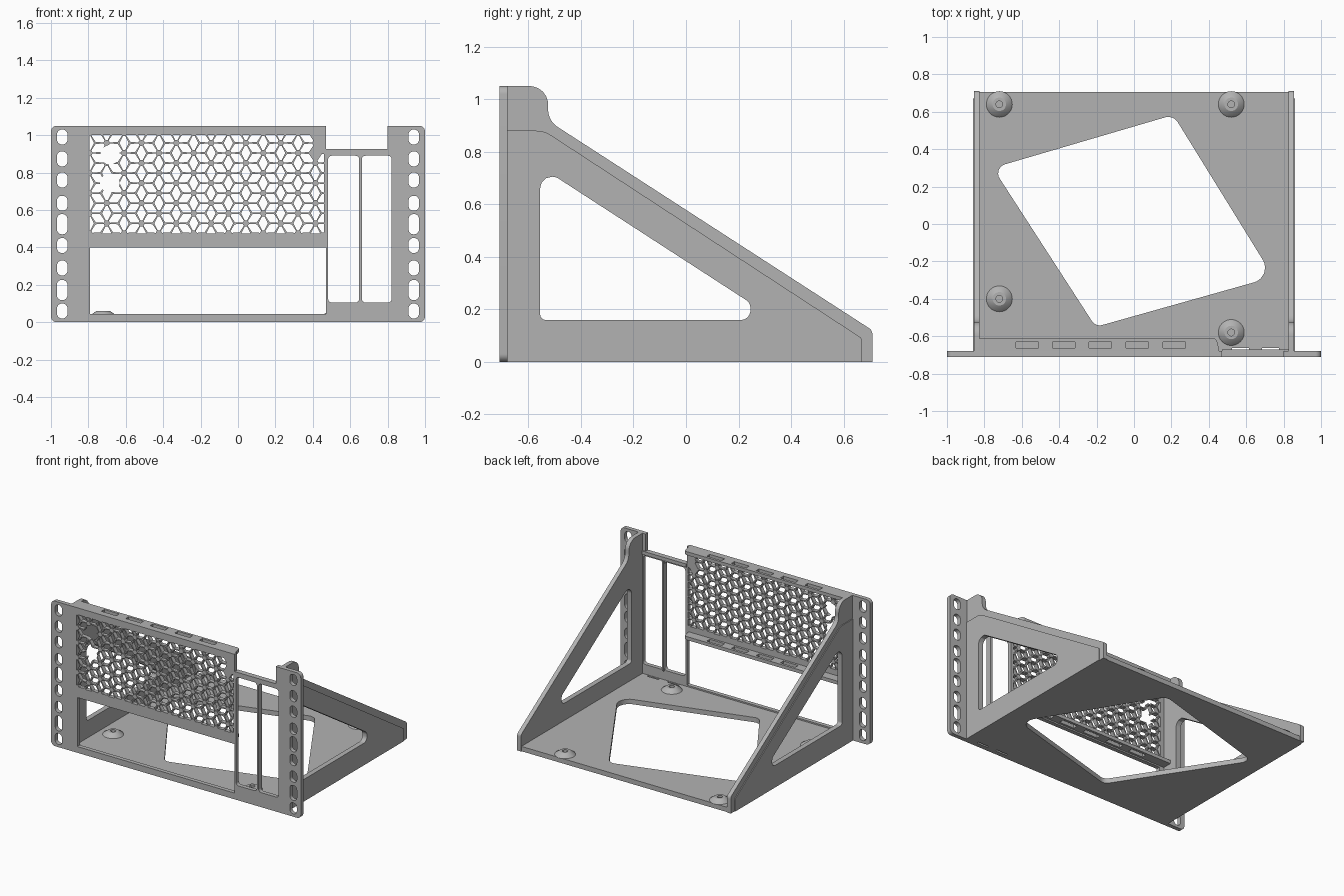
import bpy, bmesh, math
from mathutils import Vector

if "Cube" in bpy.data.objects:
    bpy.data.objects.remove(bpy.data.objects["Cube"])

grey = bpy.data.materials.new("bracket grey")
grey.use_nodes = True
grey.diffuse_color = (0.45, 0.45, 0.45, 1)
grey.node_tree.nodes["Principled BSDF"].inputs["Base Color"].default_value = grey.diffuse_color

PLACE = {"x": lambda u, v, w: (w, u, v),
         "y": lambda u, v, w: (u, w, v),
         "z": lambda u, v, w: (u, v, w)}


def rounded(corners, steps=6):
    """Outline from (u, v, radius) corners, each replaced by an arc."""
    out = []
    for i, (u, v, r) in enumerate(corners):
        p = Vector((u, v))
        if r == 0:
            out.append(p)
            continue
        a = (Vector(corners[i - 1][:2]) - p).normalized()
        b = (Vector(corners[(i + 1) % len(corners)][:2]) - p).normalized()
        half = a.angle(b) / 2
        centre = p + (a + b).normalized() * (r / math.sin(half))
        start = p + a * (r / math.tan(half)) - centre
        end = p + b * (r / math.tan(half)) - centre
        for k in range(steps + 1):
            out.append(centre + start.lerp(end, k / steps).normalized() * r)
    return out


def box(u0, u1, v0, v1, r=0):
    return rounded([(u0, v0, r), (u1, v0, r), (u1, v1, r), (u0, v1, r)])


def circle(u, v, r, n=32):
    return [Vector((u + r * math.cos(t * math.tau / n), v + r * math.sin(t * math.tau / n)))
            for t in range(n)]


def prism(name, outlines, axis, lo, hi):
    """Extrude flat outlines along an axis."""
    bm = bmesh.new()
    for pts in outlines:
        low, high = [[bm.verts.new(PLACE[axis](p.x, p.y, w)) for p in pts] for w in (lo, hi)]
        bm.faces.new(low)
        bm.faces.new(high[::-1])
        for i in range(len(pts)):
            bm.faces.new((low[i - 1], low[i], high[i], high[i - 1]))
    bmesh.ops.recalc_face_normals(bm, faces=bm.faces)
    mesh = bpy.data.meshes.new(name)
    bm.to_mesh(mesh)
    bm.free()
    mesh.materials.append(grey)
    obj = bpy.data.objects.new(name, mesh)
    bpy.context.collection.objects.link(obj)
    return obj


def cut(obj, outlines, axis, lo, hi):
    cutter = prism("cutter", outlines, axis, lo, hi)
    cutter.hide_render = True
    mod = obj.modifiers.new("cut", "BOOLEAN")
    mod.operation, mod.solver, mod.object = "DIFFERENCE", "EXACT", cutter
    bpy.context.view_layer.objects.active = obj
    bpy.ops.object.modifier_apply(modifier=mod.name)
    bpy.data.objects.remove(cutter)


def clip(pts, axis, limit, sign):
    """Keep the part of an outline on one side of a limit."""
    out = []
    for i, q in enumerate(pts):
        p = pts[i - 1]
        dp, dq = sign * (p[axis] - limit), sign * (q[axis] - limit)
        if dp * dq < 0:
            out.append(p.lerp(q, dp / (dp - dq)))
        if dq >= 0:
            out.append(q)
    return out


def grille_holes(u0, u1, v0, v1, s=0.062):
    """Lozenge holes between the neighbours of a triangular lattice."""
    holes = []
    step = s * math.sqrt(3)
    for col in range(-1, 16):
        for row in range(-1, 7):
            base = Vector((u0 + col * s * 1.5, v0 + (row + (col % 2) / 2) * step))
            for deg in (-30, 30, 90):
                d = Vector((math.cos(math.radians(deg)), math.sin(math.radians(deg))))
                n = Vector((-d.y, d.x))
                c = base + d * step / 2
                if c.x > 0.39 and c.y > 0.89:
                    continue
                tip, side = step * 0.35, s * 0.4
                pts = [c + d * tip + n * 0.006, c + n * side, c - d * tip + n * 0.006,
                       c - d * tip - n * 0.006, c - n * side, c + d * tip - n * 0.006]
                for axis, limit, sign in ((0, u0, 1), (0, u1, -1), (1, v0, 1), (1, v1, -1)):
                    pts = clip(pts, axis, limit, sign) if pts else pts
                if len(pts) > 2:
                    holes.append(pts)
    return holes


FRONT, BACK = -0.71, -0.68

# Front panel with a notch at its upper left
panel = prism("front_panel", [rounded([
    (-1, 0, 0.03), (1, 0, 0.03), (1, 1.05, 0.03), (0.8, 1.05, 0),
    (0.8, 0.925, 0), (0.47, 0.925, 0), (0.47, 1.05, 0), (-1, 1.05, 0.03)])], "y", FRONT, BACK)
openings = [box(-0.79, 0.47, 0.045, 0.4), box(0.482, 0.648, 0.105, 0.89, 0.02),
            box(0.662, 0.822, 0.105, 0.89, 0.02)]
for z, half in ((0.99, 0.04), (0.873, 0.04), (0.76, 0.04), (0.636, 0.04), (0.524, 0.054),
                (0.41, 0.04), (0.29, 0.04), (0.172, 0.054), (0.06, 0.04)):
    for x in (-0.94, 0.94):
        openings.append(box(x - 0.028, x + 0.028, z - half, z + half, 0.026))
cut(panel, openings, "y", -0.8, -0.6)
cut(panel, grille_holes(-0.795, 0.46, 0.475, 1.0), "y", -0.8, -0.6)
cut(panel, [circle(-0.685, z, 0.052) for z in (0.745, 0.895)], "y", -0.8, -0.6)

# Slot divider and the shallow lip under the notch
prism("slot_divider", [box(0.648, 0.662, 0.1, 0.9)], "y", FRONT, -0.67)
prism("notch_lip", [box(0.47, 0.83, 0.9, 0.925)], "y", FRONT, -0.672)

# Slotted flanges behind the grille
for name, z in (("upper_flange", 1.025), ("lower_flange", 0.41)):
    flange = prism(name, [rounded([(-0.83, -0.7, 0), (0.455, -0.7, 0), (0.455, -0.67, 0),
                                   (0.44, -0.612, 0.02), (-0.83, -0.612, 0)])],
                   "z", z, z + 0.025)
    cut(flange, [box(x - 0.06, x + 0.06, -0.664, -0.63)
                 for x in (-0.57, -0.375, -0.18, 0.018, 0.215)], "z", z - 0.1, z + 0.1)

# Floor with its turned opening
bosses = ((-0.72, 0.64), (0.52, 0.64), (-0.72, -0.4), (0.52, -0.58))
floor = prism("floor", [box(-0.85, 0.85, -0.7, 0.705)], "z", 0, 0.035)
cut(floor, [rounded([(-0.755, 0.3, 0.05), (0.21, 0.583, 0.06),
                     (0.745, -0.283, 0.08), (-0.205, -0.55, 0.05)])]
    + [box(x - 0.045, x + 0.045, -0.676, -0.662) for x in (0.57, 0.73)], "z", -0.1, 0.1)

# Standoff bosses
for i, (x, y) in enumerate(bosses):
    bm = bmesh.new()
    rings = [[bm.verts.new((p.x, p.y, z)) for p in circle(x, y, r)]
             for r, z in ((0.07, 0.034), (0.066, 0.04), (0.036, 0.06), (0.018, 0.06), (0.018, 0.036))]
    for a, b in zip(rings, rings[1:]):
        for k in range(len(a)):
            bm.faces.new((a[k - 1], a[k], b[k], b[k - 1]))
    bm.faces.new(rings[-1])
    bmesh.ops.recalc_face_normals(bm, faces=bm.faces)
    mesh = bpy.data.meshes.new("standoff")
    bm.to_mesh(mesh)
    bm.free()
    mesh.materials.append(grey)
    bpy.context.collection.objects.link(bpy.data.objects.new(f"standoff_{i + 1}", mesh))

# Triangular side walls, each with a raised outer skin
wall_outline = rounded([(-0.7, 0, 0), (0.71, 0, 0), (0.71, 0.12, 0.03),
                        (-0.525, 0.918, 0.08), (-0.525, 1.05, 0.07), (-0.7, 1.05, 0)])
skin_outline = rounded([(-0.7, 0, 0), (0.67, 0, 0), (0.67, 0.09, 0.02),
                        (-0.54, 0.88, 0.1), (-0.7, 0.88, 0)])
gap = rounded([(-0.555, 0.16, 0.02), (0.245, 0.16, 0.035),
               (0.245, 0.225, 0.035), (-0.555, 0.743, 0.045)])
for side, sx in (("left", 1), ("right", -1)):
    for part, outline, inner, outer in (("wall", wall_outline, 0.825, 0.856),
                                        ("wall_skin", skin_outline, 0.85, 0.862)):
        lo, hi = sorted((sx * inner, sx * outer))
        wall = prism(f"{side}_{part}", [outline], "x", lo, hi)
        cut(wall, [gap], "x", lo - 0.1, hi + 0.1)

# Smooth the arcs, keep the edges sharp
for obj in bpy.context.collection.objects:
    obj.select_set(obj.type == "MESH" and grey.name in obj.data.materials)
bpy.context.view_layer.objects.active = floor
bpy.ops.object.shade_smooth_by_angle(angle=math.radians(30))
